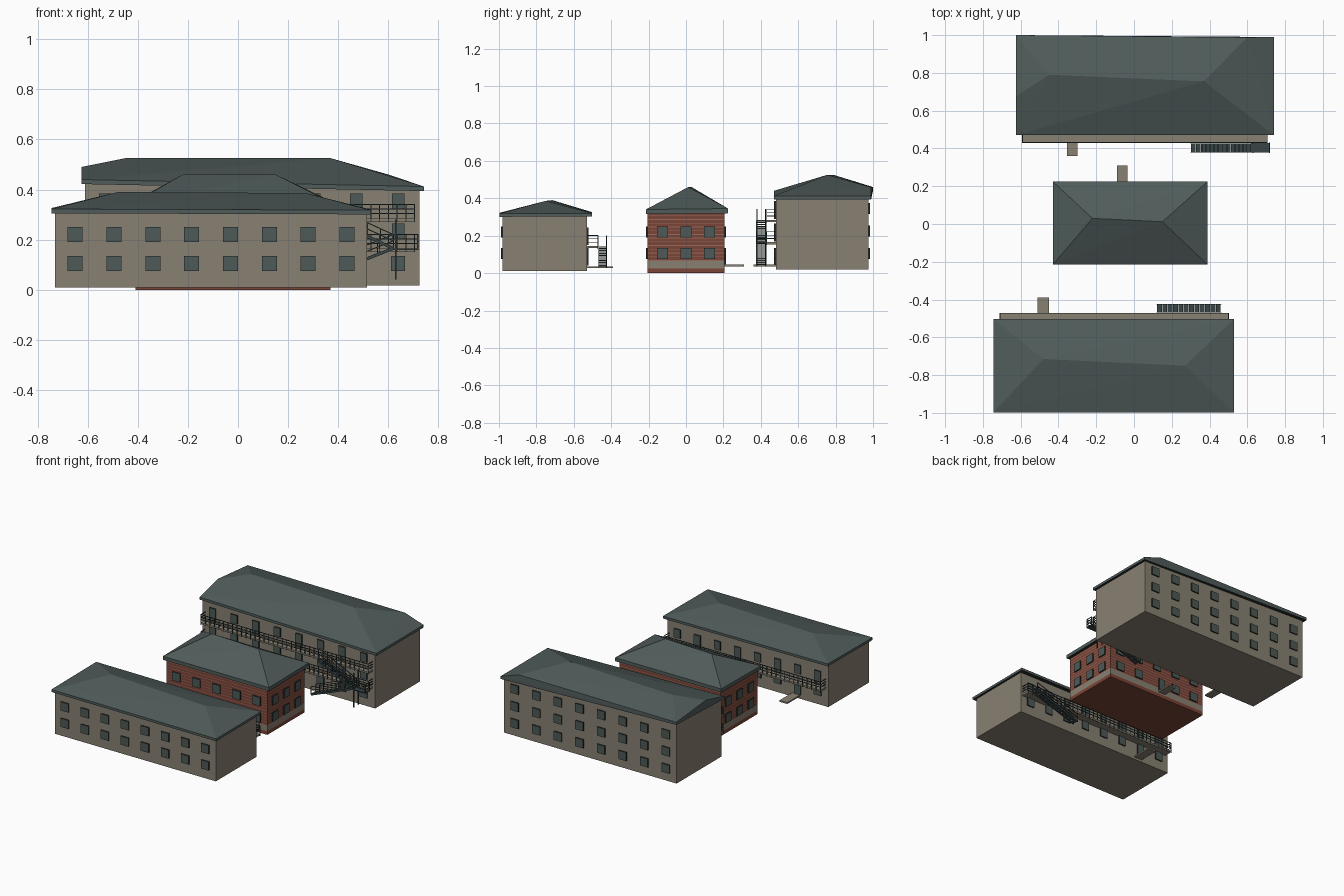
import bpy, bmesh, math
from mathutils import Vector, Matrix

if "Cube" in bpy.data.objects:
    bpy.data.objects.remove(bpy.data.objects["Cube"])


def material(name, rgb):
    m = bpy.data.materials.new(name)
    m.use_nodes = True
    m.diffuse_color = (*rgb, 1)
    bsdf = m.node_tree.nodes["Principled BSDF"]
    bsdf.inputs["Base Color"].default_value = (*rgb, 1)
    bsdf.inputs["Roughness"].default_value = 0.9
    return m


PLASTER = material("beige plaster", (0.25, 0.22, 0.17))
ROOF = material("slate green roof", (0.08, 0.107, 0.103))
GLASS = material("grey green glass", (0.075, 0.10, 0.095))
TRIM = material("dark trim", (0.02, 0.025, 0.025))
METAL = material("dark metal", (0.04, 0.058, 0.058))
BRICK = material("red brick", (0.20, 0.058, 0.038))
MORTAR = material("pale mortar", (0.29, 0.15, 0.11))


def finish(bm, name, *mats):
    bmesh.ops.recalc_face_normals(bm, faces=bm.faces)
    mesh = bpy.data.meshes.new(name)
    bm.to_mesh(mesh)
    bm.free()
    for m in mats:
        mesh.materials.append(m)
    ob = bpy.data.objects.new(name, mesh)
    bpy.context.collection.objects.link(ob)
    return ob


def box(bm, lo, hi):
    lo, hi = Vector(lo), Vector(hi)
    mat = Matrix.Translation((lo + hi) / 2) @ Matrix.Diagonal((*(hi - lo), 1))
    return bmesh.ops.create_cube(bm, size=1, matrix=mat)["verts"]


def beam(bm, a, b, thick, tall):
    # bar between two points that share the same y
    a, b = Vector(a), Vector(b)
    d = b - a
    mat = (Matrix.Translation((a + b) / 2) @ Matrix.Rotation(-math.atan2(d.z, d.x), 4, 'Y')
           @ Matrix.Diagonal((d.length, thick, tall, 1)))
    bmesh.ops.create_cube(bm, size=1, matrix=mat)


def walls(name, x0, x1, y0, y1, z0, tops):
    # tops: front left end, front right end, back right end, back left end
    bm = bmesh.new()
    ring = [(x0, y0), (x1, y0), (x1, y1), (x0, y1)]
    low = [bm.verts.new((x, y, z0)) for x, y in ring]
    high = [bm.verts.new((x, y, z)) for (x, y), z in zip(ring, tops)]
    bm.faces.new(low)
    bm.faces.new(high)
    for i in range(4):
        j = (i + 1) % 4
        bm.faces.new((low[i], low[j], high[j], high[i]))
    return finish(bm, name, PLASTER)


def roof(name, corners, extra, drop):
    # convex shell over the eave corners and ridge points
    bm = bmesh.new()
    for x, y, z in corners:
        bm.verts.new((x, y, z))
        bm.verts.new((x, y, z - drop))
    for p in extra:
        bm.verts.new(p)
    bmesh.ops.convex_hull(bm, input=bm.verts)
    bm.normal_update()
    for f in bm.faces:
        f.material_index = 1 if f.normal.z < -0.5 else 0
    finish(bm, name, ROOF, TRIM)


def openings(name, spots, axis, wall, out):
    # spots: (along, low z, high z, width); plates stand slightly proud of the wall
    bm = bmesh.new()
    for c, za, zb, w in spots:
        d = sorted((wall - out * 0.004, wall + out * 0.009))
        if axis == 'y':
            box(bm, (c - w / 2, d[0], za), (c + w / 2, d[1], zb))
        else:
            box(bm, (d[0], c - w / 2, za), (d[1], c + w / 2, zb))
    bm.normal_update()
    for f in bm.faces:
        n = f.normal.y if axis == 'y' else f.normal.x
        f.material_index = 0 if n * out > 0.5 else 1
    finish(bm, name, GLASS, TRIM)


def window_grid(cols, rows, size=0.06):
    return [(c, z - size / 2, z + size / 2, size) for c in cols for z in rows]


def gallery_spots(cols, floors, entry):
    # doors and windows alternate along the galleries
    spots = []
    for i, c in enumerate(cols):
        spots.append((c, 0.04, 0.13, 0.05) if i == entry else (c, 0.075, 0.135, 0.055))
        for z in floors:
            lo = z + (0.005 if i % 2 == 0 else 0.04)
            spots.append((c, lo, z + 0.1, 0.05))
    return spots


def balcony(name, x0, x1, wall, edge, z):
    bm = bmesh.new()
    y0, y1 = sorted((wall, edge))
    box(bm, (x0, y0, z - 0.012), (x1, y1, z))
    finish(bm, name + "_slab", PLASTER)
    bm = bmesh.new()
    t = 0.002
    for h in (0.02, 0.038, 0.056):
        box(bm, (x0, edge - t, z + h - t), (x1, edge + t, z + h + t))
        for x in (x0, x1):
            box(bm, (x - t, y0, z + h - t), (x + t, y1, z + h + t))
    n = round((x1 - x0) / 0.035)
    for i in range(n + 1):
        x = x0 + (x1 - x0) * i / n
        box(bm, (x - t, edge - t, z - 0.015), (x + t, edge + t, z + 0.056))
    finish(bm, name + "_railing", METAL)


def stair(name, xa, za, xb, zb, y0, y1):
    bm = bmesh.new()
    n = 12
    for i in range(n):
        f = (i + 0.5) / n
        x, z = xa + (xb - xa) * f, za + (zb - za) * f
        w = abs(xb - xa) / n * 0.45
        box(bm, (x - w, y0, z - 0.003), (x + w, y1, z + 0.003))
    for y in (y0, y1):
        beam(bm, (xa, y, za), (xb, y, zb), 0.004, 0.012)
        for h in (0.03, 0.055):
            beam(bm, (xa, y, za + h), (xb, y, zb + h), 0.004, 0.004)
        for i in range(6):
            f = i / 5
            x, z = xa + (xb - xa) * f, za + (zb - za) * f
            box(bm, (x - 0.002, y - 0.002, z), (x + 0.002, y + 0.002, z + 0.055))
    finish(bm, name, METAL)


def slab(name, lo, hi, mat=PLASTER):
    bm = bmesh.new()
    box(bm, lo, hi)
    finish(bm, name, mat)


# Front building: two storeys with a gallery on its back
cols = [-0.65 + 0.155 * i for i in range(8)]
walls("front_block_walls", -0.73, 0.515, -0.98, -0.53, 0.01, (0.31, 0.31, 0.315, 0.315))
roof("front_block_roof",
     [(-0.745, -0.998, 0.322), (0.53, -0.998, 0.318), (0.53, -0.502, 0.32), (-0.745, -0.502, 0.326)],
     [(-0.48, -0.715, 0.39), (0.27, -0.75, 0.386)], 0.017)
openings("front_block_front_windows", window_grid(cols, (0.105, 0.22)), 'y', -0.98, -1)
openings("front_block_gallery_openings", gallery_spots(cols, (0.145,), 1), 'y', -0.53, 1)
balcony("front_block_balcony", -0.71, 0.50, -0.53, -0.472, 0.145)
stair("front_block_stair", 0.12, 0.035, 0.46, 0.145, -0.467, -0.425)
slab("front_block_entry_slab", (-0.51, -0.53, 0.026), (-0.45, -0.39, 0.036))

# Middle building: brick courses over a plastered base band
bm = bmesh.new()
box(bm, (-0.41, -0.205, 0), (0.37, 0.205, 0.325))
courses = [0.065 + 0.02 * i for i in range(13)]
cuts = [0.025] + [z + d for z in courses for d in (0, 0.004)]
for z in cuts:
    bmesh.ops.bisect_plane(bm, geom=bm.verts[:] + bm.edges[:] + bm.faces[:],
                           plane_co=(0, 0, z), plane_no=(0, 0, 1))
for f in bm.faces:
    z = f.calc_center_median().z
    if 0.025 < z < 0.065:
        f.material_index = 2
    elif any(c < z < c + 0.004 for c in courses):
        f.material_index = 1
finish(bm, "middle_block_walls", BRICK, MORTAR, PLASTER)
roof("middle_block_roof",
     [(-0.43, -0.215, 0.34), (0.39, -0.215, 0.34), (0.39, 0.225, 0.345), (-0.43, 0.225, 0.345)],
     [(-0.22, 0.03, 0.46), (0.15, 0.012, 0.46)], 0.025)
for label, wall, out in (("front", -0.205, -1), ("back", 0.205, 1)):
    spots = window_grid([-0.33 + 0.155 * i for i in range(5)], (0.105, 0.22))
    if out > 0:
        spots[4] = (-0.06, 0.045, 0.135, 0.05)
    openings(f"middle_block_{label}_windows", spots, 'y', wall, out)
for label, wall, out in (("left", 0.37, 1), ("right", -0.41, -1)):
    openings(f"middle_block_{label}_windows",
             window_grid((-0.125, 0, 0.125), (0.105, 0.22)), 'x', wall, out)
slab("middle_block_entry_slab", (-0.09, 0.2, 0.035), (-0.035, 0.31, 0.045))

# Back building: three storeys with two galleries on its front
cols = [-0.53 + 0.167 * i for i in range(8)]
walls("back_block_walls", -0.61, 0.725, 0.48, 0.975, 0.018, (0.43, 0.40, 0.40, 0.45))
roof("back_block_roof",
     [(-0.625, 0.47, 0.44), (0.742, 0.47, 0.412), (0.742, 0.99, 0.412), (-0.625, 1.0, 0.46)],
     [(-0.625, 0.675, 0.49), (0.60, 0.988, 0.46), (-0.45, 0.79, 0.525), (0.37, 0.755, 0.525)], 0.018)
openings("back_block_back_windows", window_grid(cols, (0.105, 0.225, 0.345)), 'y', 0.975, 1)
openings("back_block_gallery_openings", gallery_spots(cols, (0.165, 0.285), 1), 'y', 0.48, -1)
for label, z in (("lower", 0.165), ("upper", 0.285)):
    balcony(f"back_block_{label}_balcony", -0.59, 0.705, 0.48, 0.432, z)
stair("back_block_lower_stair", 0.30, 0.04, 0.62, 0.165, 0.38, 0.425)
stair("back_block_upper_stair", 0.62, 0.165, 0.36, 0.285, 0.38, 0.425)
slab("back_block_stair_landing", (0.62, 0.378, 0.158), (0.72, 0.43, 0.165), METAL)
slab("back_block_entry_slab", (-0.355, 0.36, 0.036), (-0.30, 0.48, 0.046))

# Posts that carry the stair and guard the landing
bm = bmesh.new()
for x, y, top in ((0.63, 0.378, 0.28), (0.63, 0.428, 0.28), (0.718, 0.38, 0.22), (0.718, 0.428, 0.22)):
    box(bm, (x - 0.003, y - 0.003, 0.04 if x < 0.7 else 0.158), (x + 0.003, y + 0.003, top))
for h in (0.185, 0.203, 0.22):
    box(bm, (0.62, 0.378, h - 0.002), (0.72, 0.382, h + 0.002))
    box(bm, (0.716, 0.378, h - 0.002), (0.72, 0.43, h + 0.002))
finish(bm, "back_block_stair_posts", METAL)
